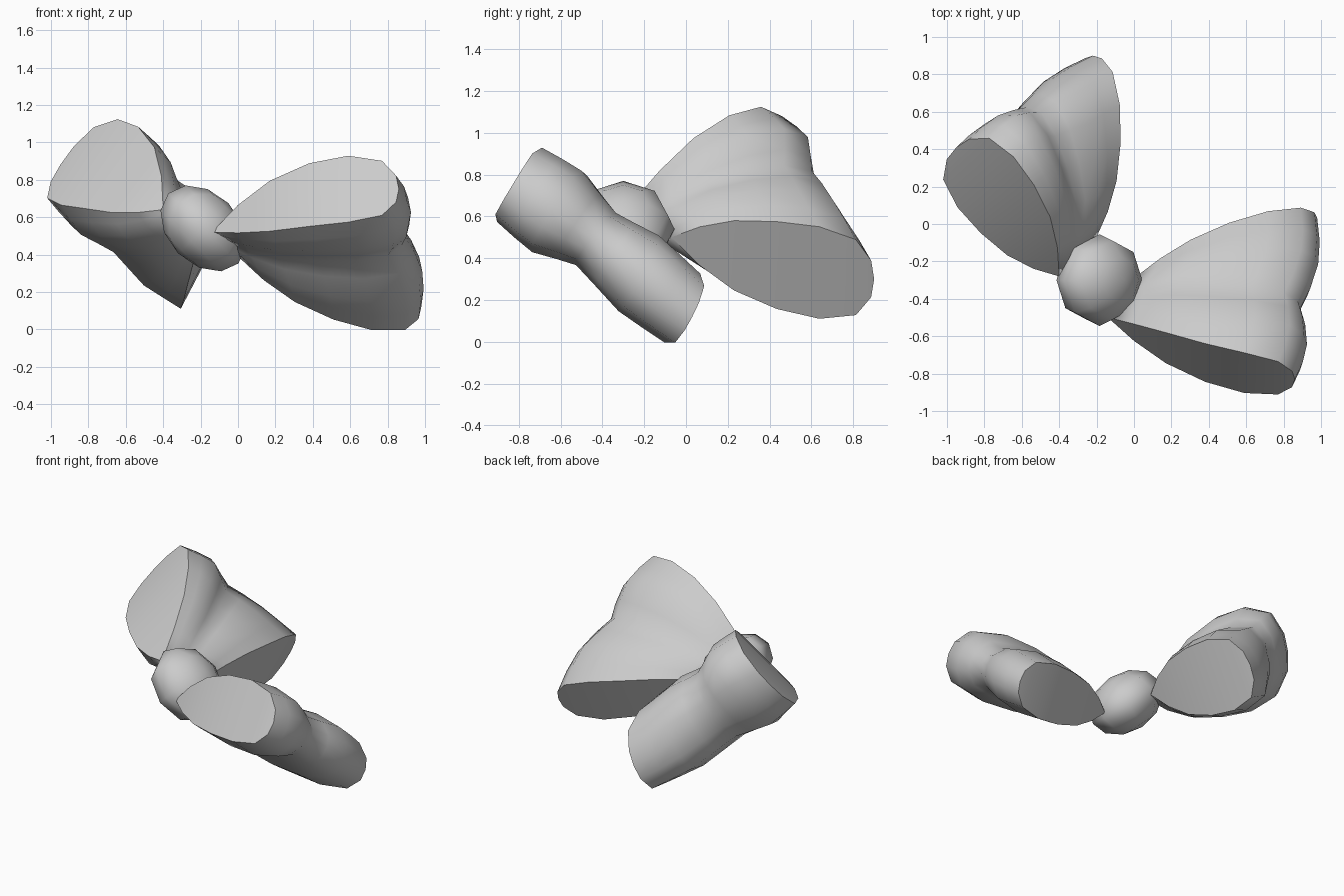
import bpy, bmesh, math
from mathutils import Vector as V

if "Cube" in bpy.data.objects:
    bpy.data.objects.remove(bpy.data.objects["Cube"])

# Teardrop half-profile: (distance from knot to loop end, relative thickness)
HALF = [(0.14, .42), (.31, .76), (.52, .95), (.73, 1.0), (.91, .82), (.985, .40)]
STATIONS = [-1, -.75, -.5, -.22, 0, .22, .5, .75, 1]


def teardrop(root, tip, up, bow):
    def point(s, h):
        return root.lerp(tip, s) + up * (h / 2) + bow * (4 * s * (1 - s))
    return ([point(0, 0)] + [point(s, h) for s, h in HALF] + [point(1, 0)]
            + [point(s, -h) for s, h in reversed(HALF)])


def cap(bm, ring):
    """Close an end with strips from the upper to the lower edge."""
    n = len(ring)
    for i in range(n // 2):
        quad = [ring[i], ring[i + 1], ring[n - i - 1], ring[(n - i) % n]]
        bm.faces.new(list(dict.fromkeys(quad)))
    for i in range(n):
        bm.edges.get((ring[i], ring[(i + 1) % n])).smooth = False


def ribbon_loop(name, bulge, front, waist, back):
    """Puffed loop lofted between two edge teardrops with a pinched waist.
    Each section is (root, tip, thickness vector, edge bow)."""
    front, waist, back = ([V(v) for v in sec] for sec in (front, waist, back))
    out = (waist[1] - waist[0]).normalized()
    bm = bmesh.new()
    rings = []
    for st in STATIONS:
        end, u = (front if st < 0 else back), abs(st)
        swell = math.sin(min(1, u / .65) * math.pi / 2) ** 1.3
        puff = math.sin(math.pi * u)
        root = waist[0].lerp(end[0], u)
        tip = waist[1].lerp(end[1], u) + out * (bulge * puff)
        up = waist[2].lerp(end[2], swell) * (1 + .12 * puff ** 2)
        bow = waist[3].lerp(end[3], u)
        rings.append([bm.verts.new(p) for p in teardrop(root, tip, up, bow)])
    n = len(rings[0])
    for a, b in zip(rings, rings[1:]):
        for i in range(n):
            j = (i + 1) % n
            bm.faces.new((a[i], a[j], b[j], b[i]))
    cap(bm, rings[0])
    cap(bm, rings[-1])
    bmesh.ops.recalc_face_normals(bm, faces=bm.faces[:])
    for f in bm.faces:
        f.smooth = True
    me = bpy.data.meshes.new(name)
    bm.to_mesh(me)
    bm.free()
    ob = bpy.data.objects.new(name, me)
    bpy.context.collection.objects.link(ob)
    return ob


# Right loop
ribbon_loop("right_loop", .05,
            [(-.14, -.50, .52), (.86, -.83, .75), (0, .215, .355), (0, -.07, .08)],
            [(-.08, -.38, .47), (.89, -.45, .50), (0, .19, .25), (0, 0, 0)],
            [(.0, -.29, .39), (.98, .03, .12), (0, .17, .33), (0, .05, -.04)])

# Left loop
ribbon_loop("left_loop", .03,
            [(-.40, -.28, .64), (-.95, .41, .88), (.30, .27, .46), (.01, 0, .10)],
            [(-.30, -.22, .57), (-.63, .60, .65), (.25, .18, .43), (0, 0, 0)],
            [(-.20, -.07, .50), (-.22, .90, .30), (.23, 0, .44), (.03, 0, -.03)])

# Centre knot
bpy.ops.mesh.primitive_uv_sphere_add(segments=8, ring_count=6, radius=1,
                                     location=(-.185, -.30, .54),
                                     rotation=(0, math.radians(45), 0))
knot = bpy.context.object
knot.name = "knot"
knot.scale = (.265, .245, .19)
bpy.ops.object.shade_smooth()
